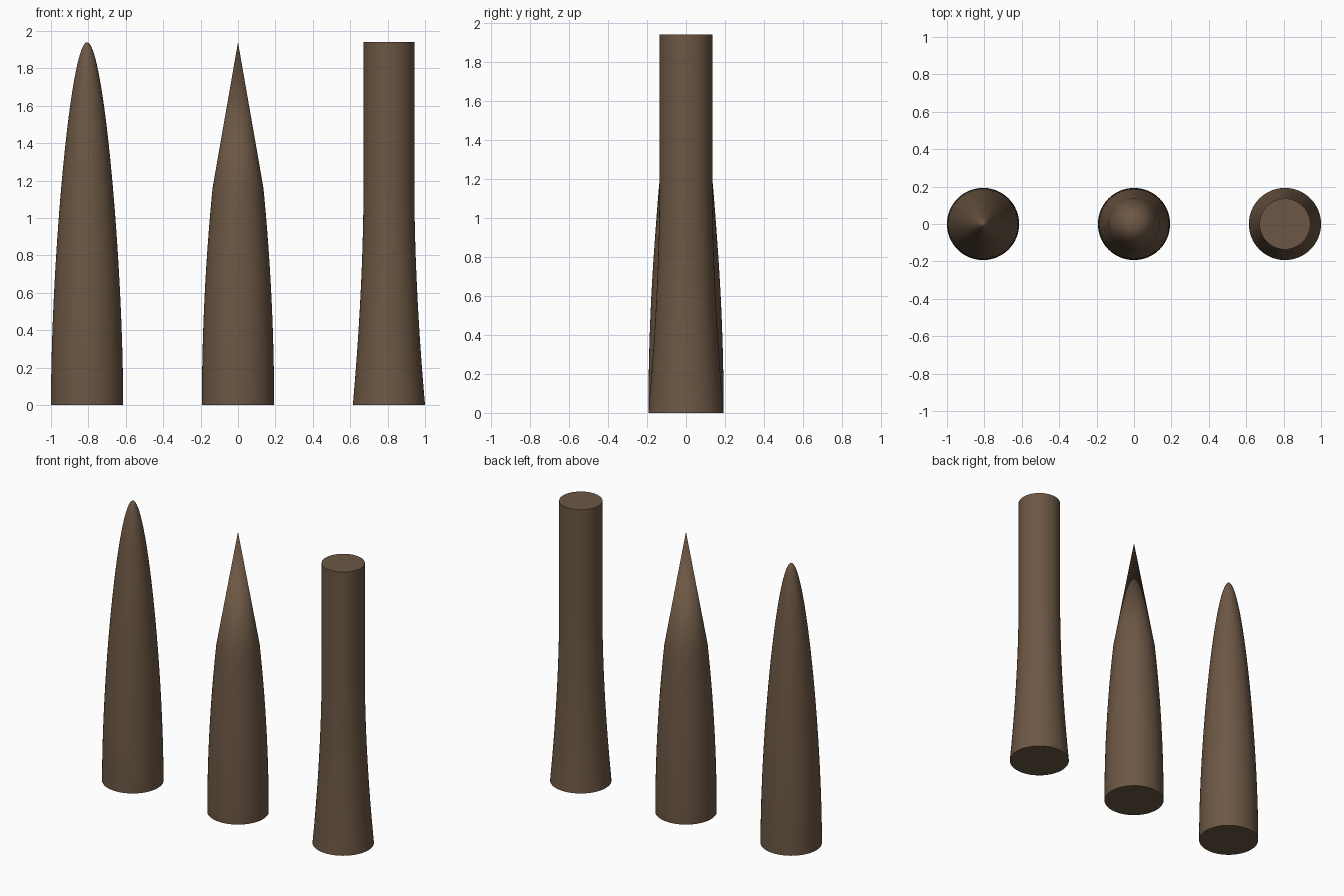
import bpy
import bmesh
import math

default = bpy.data.objects.get("Cube")
if default:
    bpy.data.objects.remove(default, do_unlink=True)

HEIGHT = 1.94
BASE_R = 0.193
NECK_R = 0.136
NECK_Z = 1.16
SPACING = 0.807
SIDES = 64

brown = bpy.data.materials.new("brown")
brown.use_nodes = True
colour = (0.15, 0.095, 0.058, 1)
brown.diffuse_color = colour
brown.node_tree.nodes["Principled BSDF"].inputs["Base Color"].default_value = colour


def ring(bm, r, z):
    return [bm.verts.new((r * math.cos(2 * math.pi * i / SIDES),
                          r * math.sin(2 * math.pi * i / SIDES), z))
            for i in range(SIDES)]


def turned(name, x, profile, pointed):
    """Revolve a list of (radius, height), closing with a point or a flat cap."""
    bm = bmesh.new()
    rings = [ring(bm, r, z) for r, z in profile]
    bm.faces.new(rings[0][::-1])
    for low, high in zip(rings, rings[1:]):
        for i in range(SIDES):
            j = (i + 1) % SIDES
            bm.faces.new((low[i], low[j], high[j], high[i]))
    top = rings[-1]
    if pointed:
        tip = bm.verts.new((0, 0, HEIGHT))
        for i in range(SIDES):
            bm.faces.new((top[i], top[(i + 1) % SIDES], tip))
    else:
        bm.faces.new(top)
    mesh = bpy.data.meshes.new(name)
    bm.to_mesh(mesh)
    bm.free()
    mesh.materials.append(brown)
    obj = bpy.data.objects.new(name, mesh)
    obj.location.x = x
    bpy.context.collection.objects.link(obj)
    bpy.ops.object.select_all(action='DESELECT')
    obj.select_set(True)
    bpy.context.view_layer.objects.active = obj
    bpy.ops.object.shade_smooth_by_angle(angle=math.radians(40))


def bezier(t, a, b, c, d):
    s = 1 - t
    return a * s**3 + 3 * b * s * s * t + 3 * c * s * t * t + d * t**3


# Rounded spike: a bullet-shaped curve up to the tip
steps = 32
bullet = [(bezier(i / steps, BASE_R, BASE_R, 0.09, 0),
           bezier(i / steps, 0, 0.75, HEIGHT, HEIGHT)) for i in range(steps)]
turned("rounded_spike", -SPACING, bullet, True)

# Sharp spike: bulging shaft with a straight cone on top
levels = [i / 16 for i in range(17)]
shaft = [(BASE_R - (BASE_R - NECK_R) * t**2, NECK_Z * t) for t in levels]
turned("sharp_spike", 0, shaft, True)

# Flat post: flared foot running into a straight cylinder
foot = [(NECK_R + (BASE_R - NECK_R) * (1 - t)**1.8, NECK_Z * t) for t in levels]
turned("flat_post", SPACING, foot + [(NECK_R, HEIGHT)], False)
